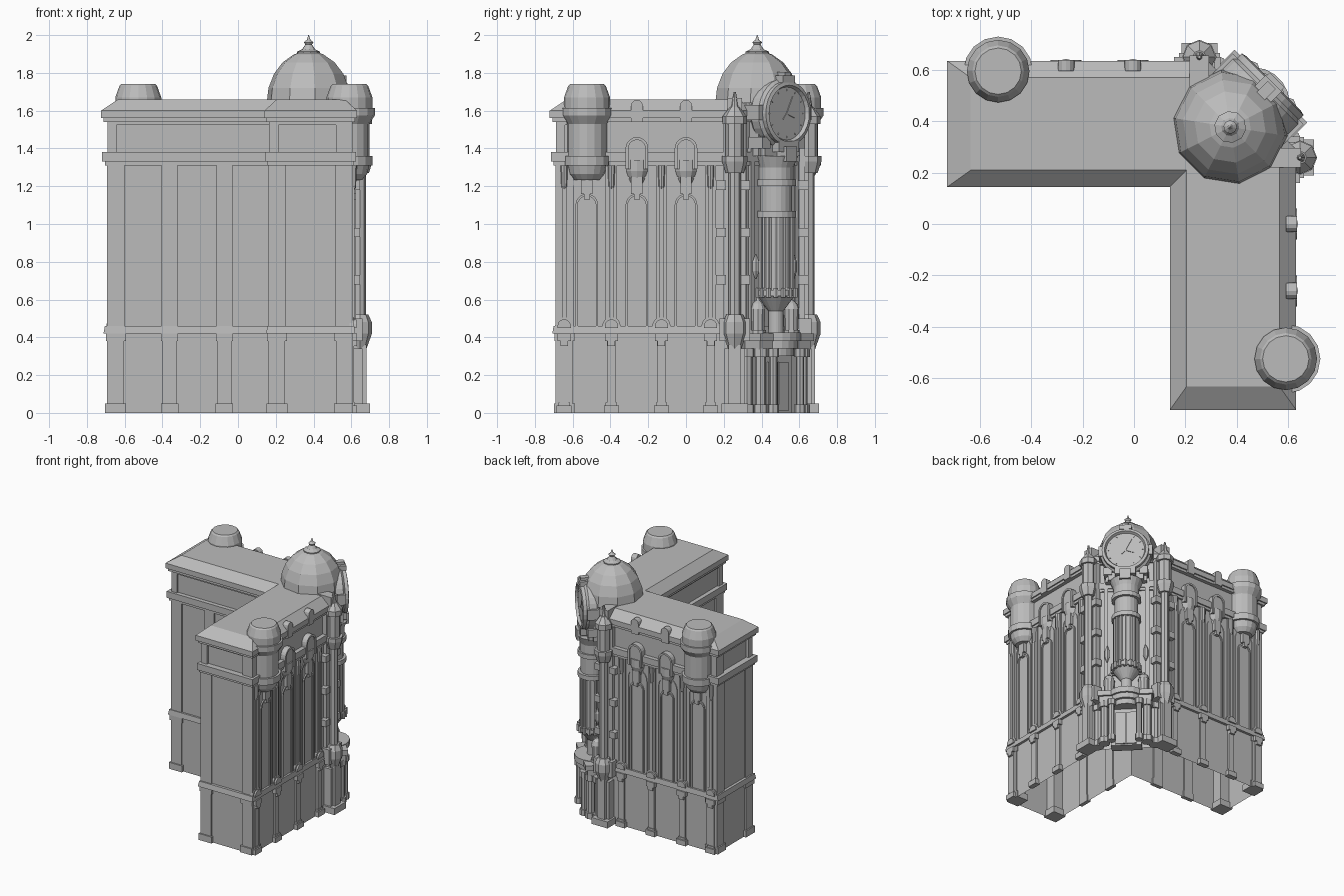
import bpy, bmesh
from math import sin, cos, pi, radians, sqrt
from mathutils import Matrix, Vector

cube = bpy.data.objects.get("Cube")
if cube:
    bpy.data.objects.remove(cube)

stone = bpy.data.materials.new("grey stone")
stone.use_nodes = True
GREY = (.5, .5, .5, 1)
stone.diffuse_color = GREY
stone.node_tree.nodes["Principled BSDF"].inputs["Base Color"].default_value = GREY

# Main heights, wall lines and the diagonal mirror
BAND, SILL, LINTEL, FRIEZE, CORNICE, EAVES, ROOF = .42, .46, 1.31, 1.38, 1.54, 1.6, 1.66
INNER, OUTER, END, CUT, SHIFT = .17, .6, -.68, .29, .004
SWAP = Matrix(((0, 1, 0, -SHIFT), (1, 0, 0, SHIFT), (0, 0, 1, 0), (0, 0, 0, 1)))
parts = {}


def loft(name, rings, floor=True):
    """Solid through rings of equally many points, optionally open below."""
    mesh = parts.setdefault(name, bmesh.new())
    rows = [[mesh.verts.new(point) for point in ring] for ring in rings]
    count = len(rows[0])
    for lower, upper in zip(rows, rows[1:]):
        for i in range(count):
            j = (i + 1) % count
            mesh.faces.new((lower[i], lower[j], upper[j], upper[i]))
    if floor:
        mesh.faces.new(rows[0][::-1])
    mesh.faces.new(rows[-1])


def slab(name, outline, bottom, top):
    loft(name, [[(x, y, height) for x, y in outline] for height in (bottom, top)])


def box(name, xs, ys, bottom, top):
    (left, right), (front, back) = xs, ys
    slab(name, [(left, front), (right, front), (right, back), (left, back)], bottom, top)


def circle(radius, height, sides, turn=0.0):
    angles = [turn + 2 * pi * i / sides for i in range(sides)]
    return [Vector((radius * cos(a), radius * sin(a), height)) for a in angles]


def lathe(name, at, profile, sides=8, turn=0.0):
    """Upright turned solid from (radius, height) pairs."""
    centre = Vector((*at, 0))
    loft(name, [[centre + p for p in circle(r, h, sides, turn)] for r, h in profile])


def drum(name, at, radius, bottom, top, taper=1.0, sides=8):
    lathe(name, at, [(radius, bottom), (radius * taper, top)], sides)


def stud(name, along, half, depth, bottom, top):
    """Block standing proud of the street wall."""
    box(name, (OUTER - .01, OUTER + depth), (along - half, along + half), bottom, top)


def facade(name, outline, depth):
    """Outline of (along, height) pushed out of the street wall."""
    loft(name, [[(x, a, h) for a, h in outline] for x in (OUTER - .01, OUTER + depth)])


def round_head(along, foot, spring, radius, steps=10):
    curve = [(along + radius * cos(pi * i / steps), spring + radius * sin(pi * i / steps))
             for i in range(steps + 1)]
    return [(along + radius, foot)] + curve + [(along - radius, foot)]


def arch(name, along, foot, spring, radius, width, depth):
    inside = round_head(along, foot, spring, radius - width)
    facade(name, round_head(along, foot, spring, radius) + inside[::-1], depth)


def diagonal(across, outward):
    """Plan point in the frame of the cut corner."""
    return (outward - across - SHIFT * .7) / sqrt(2), (outward + across + SHIFT * .7) / sqrt(2)


def corner_block(name, across, half, front, bottom, top, back=OUTER):
    a, b = across - half, across + half
    slab(name, [diagonal(a, back), diagonal(a, front), diagonal(b, front), diagonal(b, back)], bottom, top)


def plan(grow, height):
    """L-shaped footprint with a cut corner; the ends project a little further."""
    inner, outer, end = INNER - grow, OUTER + grow, END - grow * 1.4
    half = [(inner, inner + SHIFT), (inner, end), (outer, end), (outer, CUT)]
    return [(x, y, height) for x, y in half + [(b - SHIFT, a + SHIFT) for a, b in half[:0:-1]]]


def finish(mirror=False):
    """Make objects from the collected solids, with a twin across the diagonal if asked."""
    for name, mesh in parts.items():
        for prefix, matrix in (("side_", None), ("back_", SWAP)) if mirror else (("", None),):
            if matrix:
                mesh.transform(matrix)
            bmesh.ops.recalc_face_normals(mesh, faces=mesh.faces)
            data = bpy.data.meshes.new(prefix + name)
            mesh.to_mesh(data)
            data.materials.append(stone)
            bpy.context.collection.objects.link(bpy.data.objects.new(prefix + name, data))
    parts.clear()


# Hollow block, open below: walls, bands, frieze, cornice and hipped roof in one skin
ledge, step = LINTEL + .02, CORNICE + .02
loft("main_block", [plan(*ring) for ring in (
    (0, 0), (0, BAND), (.02, BAND), (.015, SILL), (0, SILL), (0, LINTEL), (.015, LINTEL), (.015, ledge),
    (.025, ledge), (.025, FRIEZE), (-.008, FRIEZE), (-.008, CORNICE), (.02, CORNICE), (.02, step),
    (.03, step), (.03, EAVES), (-.035, ROOF))], floor=False)
finish()

# Wing: pilasters of the courtyard and end walls
for name, half, depth, bottom, top in (("plinths", .046, .02, 0, .05), ("wall_pilasters", .04, .01, .05, BAND),
                                       ("pilaster_capitals", .045, .016, .38, BAND),
                                       ("upper_pilasters", .042, .01, SILL, LINTEL)):
    court = INNER - depth, INNER + .01
    for along in (-.358, -.068):
        box(name, court, (along - half, along + half), bottom, top)
    corner = END - depth, END + half * 2
    box(name, (INNER - depth, INNER + half * 2), corner, bottom, top)
    box(name, (OUTER - half * 2, OUTER + .008), corner, bottom, top)

# Wing: frieze panels framed by corner blocks and rails
for left, right in ((INNER - .006, .215), (.52, OUTER + .006)):
    box("frieze_frames", (left, right), (END - .008, END + .04), FRIEZE, CORNICE)
box("frieze_rails", (INNER - .005, OUTER), (END - .006, END + .05), CORNICE - .015, CORNICE)
box("frieze_rails", (INNER - .005, INNER + .05), (END, INNER), CORNICE - .015, CORNICE)

# Wing: street pilasters with plinth, bracket, half-round cap and hanging drop
for along in (-.645, -.395, -.13, .13):
    stud("street_plinths", along, .04, .03, 0, .04)
    stud("street_plinths", along, .03, .02, .04, .055)
    stud("street_pilasters", along, .024, .014, 0, BAND)
    stud("street_brackets", along, .035, .03, .38, BAND)
    stud("street_brackets", along, .02, .03, .355, .38)
    facade("street_caps", round_head(along, SILL - .01, SILL, .048), .015)
    facade("street_caps", round_head(along, SILL - .01, SILL, .035), .028)
    stud("street_shafts", along, .03, .01, SILL, LINTEL)
    stud("street_shaft_ribs", along, .012, .018, SILL, LINTEL)
    drum("hanging_drops", (OUTER + .01, along), .003, 1.17, 1.2, 5)
    drum("hanging_drops", (OUTER + .01, along), .015, 1.2, LINTEL, 1.3)

# Wing: tall round-headed window bays
BAYS = -.525, -.26, 0
for along in BAYS:
    arch("window_frames", along, SILL, 1.1, .06, .012, .01)
    arch("bay_mouldings", along, SILL, 1.18, .085, .012, .006)
    stud("keystones", along, .03, .025, 1.16, 1.25)
    stud("keystones", along, .016, .025, 1.13, 1.16)

# Wing: hooded niches through the upper band, roof merlons above
for along in BAYS[1:]:
    bowl = OUTER - .025, along
    arch("niche_hoods", along, LINTEL - .02, 1.4, .06, .015, .034)
    facade("niche_backs", round_head(along, LINTEL - .02, 1.4, .05), .026)
    drum("niche_bowls", bowl, .035, 1.2, 1.28, 1.8, 12)
    drum("niche_bowls", bowl, .063, 1.28, LINTEL + .03, sides=12)
    facade("roof_merlons", round_head(along, CORNICE, 1.625, .032, 6), .034)

# Wing: round turret hung at the far end, with bowl, collars and cap
turret, body = (.59, -.524), .105
rim = body * 1.16
lathe("turret_bowl", turret, [(body * sin(a), LINTEL - .1 * cos(a)) for a in (.7, 1.1, pi / 2)], 16)
drum("turret_body", turret, body, LINTEL, CORNICE, sides=16)
drum("turret_collar", turret, rim, LINTEL, FRIEZE - .02, sides=16)
drum("turret_cornice", turret, body, CORNICE - .01, EAVES - .025, 1.28, 16)
drum("turret_cornice", turret, body * 1.28, EAVES - .025, EAVES + .015, sides=16)
lathe("turret_cap", turret, [(rim, EAVES), (rim, 1.67), (.1, 1.73), (.09, 1.74)], 16)

# Wing: pinnacle beside the cut corner
spire, shaft = (.645, .258), .032
along = spire[1]
stud("pinnacle_pier", along, .07, .1, 0, .05)
stud("pinnacle_pier", along, .055, .06, .05, .34)
stud("pinnacle_pier", along, shaft, .08, .05, .36)
stud("pinnacle_shelf", along, .08, .06, .38, .5)
stud("pinnacle_backing", along, .06, .025, SILL, CORNICE)
box("pinnacle_tie", (.52, OUTER + .05), (along - .038, along + .038), CORNICE, ROOF + .008)
drum("pinnacle_bracket", spire, shaft, .33, BAND, 2)
drum("pinnacle_bracket", spire, shaft * 2, BAND, .48)
drum("pinnacle_bracket", spire, shaft * 2, .48, .52, .7)
drum("pinnacle_shaft", spire, shaft, .5, LINTEL)
drum("pinnacle_capital", spire, shaft * 1.5, 1.27, 1.33, 1.4)
drum("pinnacle_capital", spire, shaft * 2.1, 1.33, 1.36)
drum("pinnacle_drum", spire, shaft * 1.5, LINTEL, CORNICE)
drum("pinnacle_cap", spire, shaft * 2, CORNICE - .01, CORNICE + .03)
drum("pinnacle_cap", spire, shaft * 2, CORNICE + .03, 1.62, .4)
drum("pinnacle_tip", spire, .02, 1.62, 1.7, .3)
for course in range(3):
    height = .68 + course / 4
    for side in (-.072, .056):
        stud("quoins", along + side, .026, .045, height, height + .05)
    corner_block("quoins", -.225, .025, .66, height, height + .05)

# Wing half of the corner bay: strips, urns, lanterns, entrance posts
corner_block("corner_strips", -.21, .02, .645, BAND, CORNICE)
corner_block("corner_strips", -.15, .015, .65, BAND, 1.4)
urn = diagonal(-.125, .66)
drum("urns", urn, .045, BAND - .01, .44, sides=10)
drum("urns", urn, .037, .44, .55, 1.1, 10)
lathe("urns", urn, [(.042, .55), (.03, .58), (.01, .595), (.004, .61)], 10)
lantern = diagonal(-.14, .66)
drum("lanterns", lantern, .005, .71, .75, 4, 6)
drum("lanterns", lantern, .02, .75, .8, sides=6)
drum("lanterns", lantern, .02, .8, .84, .2, 6)
for across, outward, radius in ((-.155, .71, .03), (-.1, .75, .022), (-.205, .66, .03)):
    post = diagonal(across, outward)
    drum("entrance_posts", post, radius, 0, .34)
    for bottom in (0, .295):
        drum("entrance_posts", post, radius * 1.4, bottom, bottom + .045)
finish(mirror=True)

# Corner: entrance and stepped canopy
corner_block("door_block", 0, .11, .68, 0, .34)
for side in (-.04, .04):
    corner_block("door_leaves", side, .036, .69, .01, .27)
corner_block("canopy_wings", 0, .19, .74, .335, .38)
corner_block("canopy_wings", 0, .2, .755, .38, BAND)
canopy = diagonal(0, .66)
for radius, bottom, top in ((.105, .3, .34), (.125, .34, .38), (.14, .38, BAND + .005)):
    drum("canopy", canopy, radius, bottom, top, sides=20)

# Corner: fluted column on a cup, with a stacked capital
column, core = diagonal(0, .67), .085
drum("column_stem", column, .04, BAND, .56, sides=20)
drum("column_cup", column, .04, .54, .62, 2.5, 20)
drum("column_core", column, core, .62, LINTEL, sides=20)
for bottom, top in ((.62, .65), (1.035, 1.07), (1.2, 1.235)):
    drum("column_rings", column, core * 1.25, bottom, top, sides=20)
drum("column_capital", column, core * 1.1, 1.235, 1.3, sides=20)
drum("column_capital", column, core * 1.1, 1.3, 1.36, 1.25, 20)
for spoke in circle(1, 0, 16):
    drum("column_flutes", (spoke * core + Vector((*column, 0))).xy, .012, .65, 1.035, sides=6)
    drum("column_beads", (spoke * core * 1.2 + Vector((*column, 0))).xy, .014, .61, .66, sides=6)

# Corner: clock housing, bracket and ornaments
corner_block("clock_housing", 0, .15, .69, 1.36, 1.68, back=.52)
for half, front, bottom, top in ((.075, .77, 1.38, 1.44), (.04, .79, 1.33, 1.41), (.13, .72, 1.36, 1.42)):
    corner_block("clock_bracket", 0, half, front, bottom, top)
corner_block("clock_crest", 0, .045, .77, 1.75, 1.785, back=.66)
corner_block("clock_crest", 0, .022, .76, 1.785, 1.805, back=.67)
for side in (-1, 1):
    corner_block("clock_ears", side * .175, .02, .74, 1.55, 1.63)
    corner_block("clock_ears", side * .13, .03, .73, 1.4, 1.46)

# Corner: clock dial with stepped rim, ticks and hands
dial = Matrix.Translation((*diagonal(0, 0), 1.585)) @ Matrix.Rotation(radians(135), 4, "Z") \
    @ Matrix.Rotation(pi / 2, 4, "X")
RIM = (.17, .65), (.185, .67), (.185, .725), (.17, .74), (.17, .765), (.15, .77), (.14, .75)
loft("clock_drum", [[dial @ p for p in circle(r, h, 28)] for r, h in RIM])


def dial_mark(name, angle, start, end, half):
    spin = dial @ Matrix.Rotation(angle, 4, "Z")
    flat = [(start, -half), (end, -half), (end, half), (start, half)]
    loft(name, [[spin @ Vector((x, y, h)) for x, y in flat] for h in (.748, .755)])


for hour in range(12):
    dial_mark("clock_ticks", hour * pi / 6, .12, .13, .002)
for angle, length in ((1.1, .1), (-.35, .065), (4, .04)):
    dial_mark("clock_hands", angle, 0, length, .003)

# Corner: faceted dome with finial
crown, turn = (.374, .377), radians(27)
lathe("dome", crown, [(.225 * cos(i * .3), ROOF - .02 + .275 * sin(i * .3)) for i in range(5)]
      + [(.06, 1.905)], 10, turn)
lathe("dome_finial", crown, [(.062, 1.9), (.062, 1.912), (.035, 1.925), (.018, 1.95), (.026, 1.962),
                             (.01, 1.975), (.002, 2)], 10, turn)
finish()
